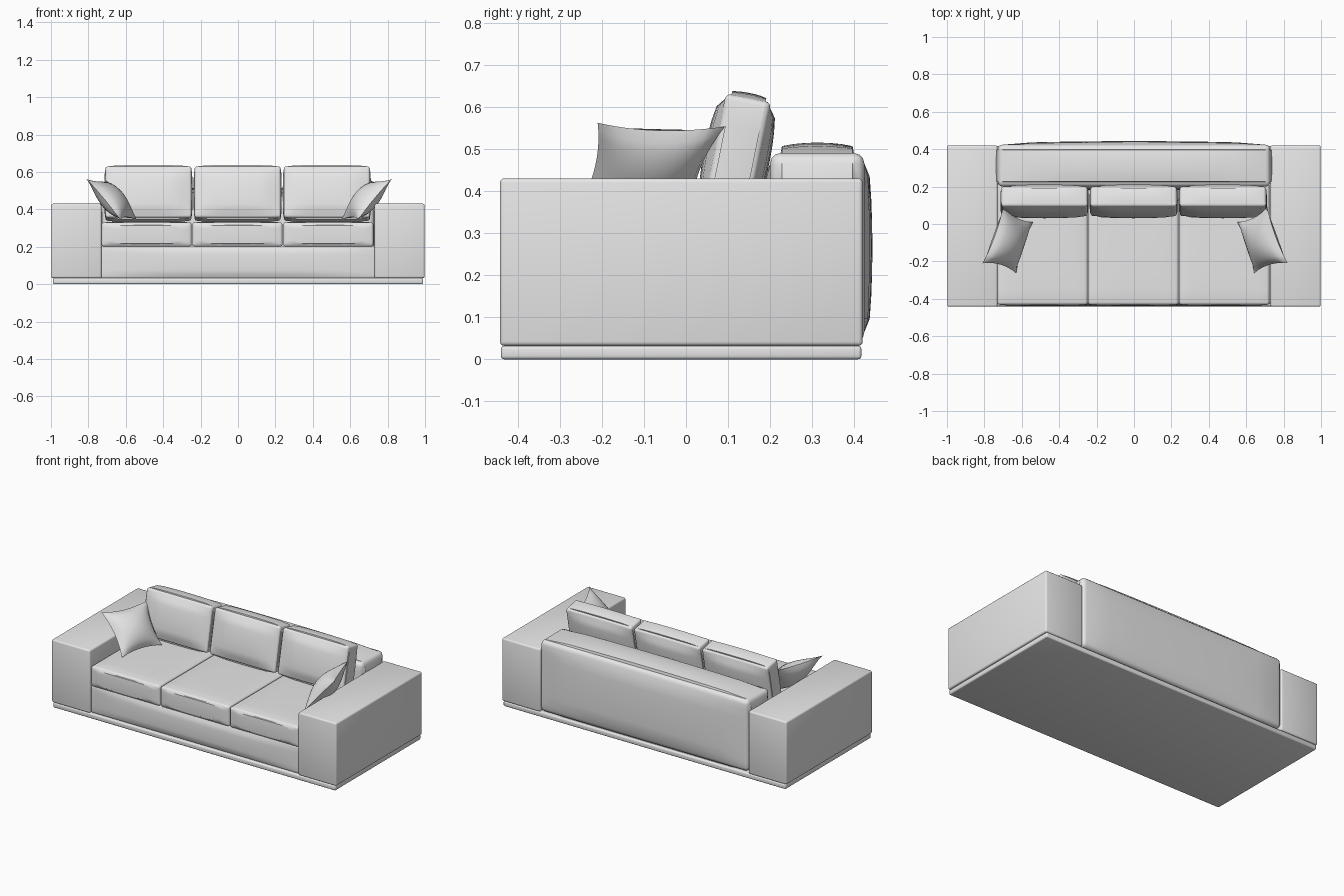
import bpy
import bmesh
import math
from mathutils import Matrix, Vector

cube = bpy.data.objects.get("Cube")
if cube:
    bpy.data.objects.remove(cube, do_unlink=True)

# One plain upholstery colour
GREY = (0.8, 0.8, 0.8, 1)
fabric = bpy.data.materials.new("light grey fabric")
fabric.use_nodes = True
fabric.diffuse_color = GREY
for node in fabric.node_tree.nodes:
    if node.type == 'BSDF_PRINCIPLED':
        node.inputs["Base Color"].default_value = GREY


def finish(name, bm):
    bmesh.ops.recalc_face_normals(bm, faces=bm.faces)
    mesh = bpy.data.meshes.new(name)
    bm.to_mesh(mesh)
    bm.free()
    mesh.materials.append(fabric)
    obj = bpy.data.objects.new(name, mesh)
    bpy.context.collection.objects.link(obj)
    bpy.ops.object.select_all(action='DESELECT')
    obj.select_set(True)
    bpy.context.view_layer.objects.active = obj
    bpy.ops.object.shade_smooth_by_angle(angle=math.radians(40))
    return obj


def padded_box(name, low, high, bevel, puff=(0, 0, 0), segments=3, tilt=0):
    """Box with rounded edges whose faces swell outward by puff."""
    low, high = Vector(low), Vector(high)
    half, centre = (high - low) / 2, (high + low) / 2
    bm = bmesh.new()
    bmesh.ops.create_cube(bm, size=2)
    if any(puff):
        bmesh.ops.subdivide_edges(bm, edges=bm.edges[:], cuts=7, use_grid_fill=True)
    rims = [e for e in bm.edges if e.calc_face_angle(0) > 1]
    for v in bm.verts:
        n = v.co.copy()
        fall = [1 - c * c for c in n]
        for i in range(3):
            swell = math.sqrt(max(0, fall[i - 1] * fall[i - 2]))
            v.co[i] = n[i] * (half[i] + puff[i] * swell)
    bmesh.ops.bevel(bm, geom=rims, offset=bevel, segments=segments,
                    profile=0.5, affect='EDGES', clamp_overlap=True)
    bm.transform(Matrix.Translation(centre) @ Matrix.Rotation(tilt, 4, 'X'))
    return finish(name, bm)


def throw_pillow(name, corners, depth, side, shift, steps=14):
    """Pointed pillow stretched between four corners."""
    a, b, c, d = [Vector((p[0] * side + shift, p[1], p[2])) for p in corners]
    normal = (b - a).cross(d - a).normalized()
    bm = bmesh.new()
    for sign in (-1, 1):
        grid = []
        for i in range(steps + 1):
            row = []
            for j in range(steps + 1):
                u, v = 2 * i / steps - 1, 2 * j / steps - 1
                s = (1 + u * (1 - 0.13 * (1 - v * v))) / 2
                t = (1 + v * (1 - 0.13 * (1 - u * u))) / 2
                flat = a.lerp(b, s).lerp(d.lerp(c, s), t)
                bulge = depth * ((1 - u * u) * (1 - v * v)) ** 0.65
                row.append(bm.verts.new(flat + normal * sign * bulge))
            grid.append(row)
        for i in range(steps):
            for j in range(steps):
                bm.faces.new((grid[i][j], grid[i + 1][j],
                              grid[i + 1][j + 1], grid[i][j + 1]))
    bmesh.ops.remove_doubles(bm, verts=bm.verts, dist=0.0001)
    return finish(name, bm)


# Plinth, front rail and backrest
padded_box("plinth", (-0.99, -0.44, 0), (0.99, 0.417, 0.032), 0.008)
padded_box("front_rail", (-0.735, -0.425, 0.03), (0.735, 0.22, 0.205), 0.01, (0, 0.012, 0))
padded_box("backrest", (-0.728, 0.2, 0.04), (0.728, 0.424, 0.49), 0.025, (0.014, 0.019, 0.025))

# Arms
for side, label in ((-1, "right"), (1, "left")):
    x0, x1 = sorted((side * 0.73, side * 0.998))
    padded_box(label + "_arm", (x0, -0.442, 0.032), (x1, 0.42, 0.43), 0.01)

# Seat and back cushions
for i, label in enumerate(("right", "middle", "left")):
    x = (i - 1) * 0.486 - 0.003
    padded_box(label + "_seat_cushion", (x - 0.241, -0.432, 0.2),
               (x + 0.241, 0.22, 0.33), 0.014, (0, 0.006, 0.006))
    x = (i - 1) * 0.477 - 0.002
    padded_box(label + "_back_cushion", (x - 0.23, 0.066, 0.344),
               (x + 0.23, 0.176, 0.624), 0.03, (0.006, 0.024, 0.012), 4, -0.2)

# Throw pillows leaning on the arms
corners = ((0.81, -0.21, 0.562), (0.70, 0.092, 0.553),
           (0.54, 0.01, 0.345), (0.63, -0.262, 0.345))
throw_pillow("right_throw_pillow", corners, 0.06, -1, 0)
throw_pillow("left_throw_pillow", corners, 0.06, 1, 0.012)
